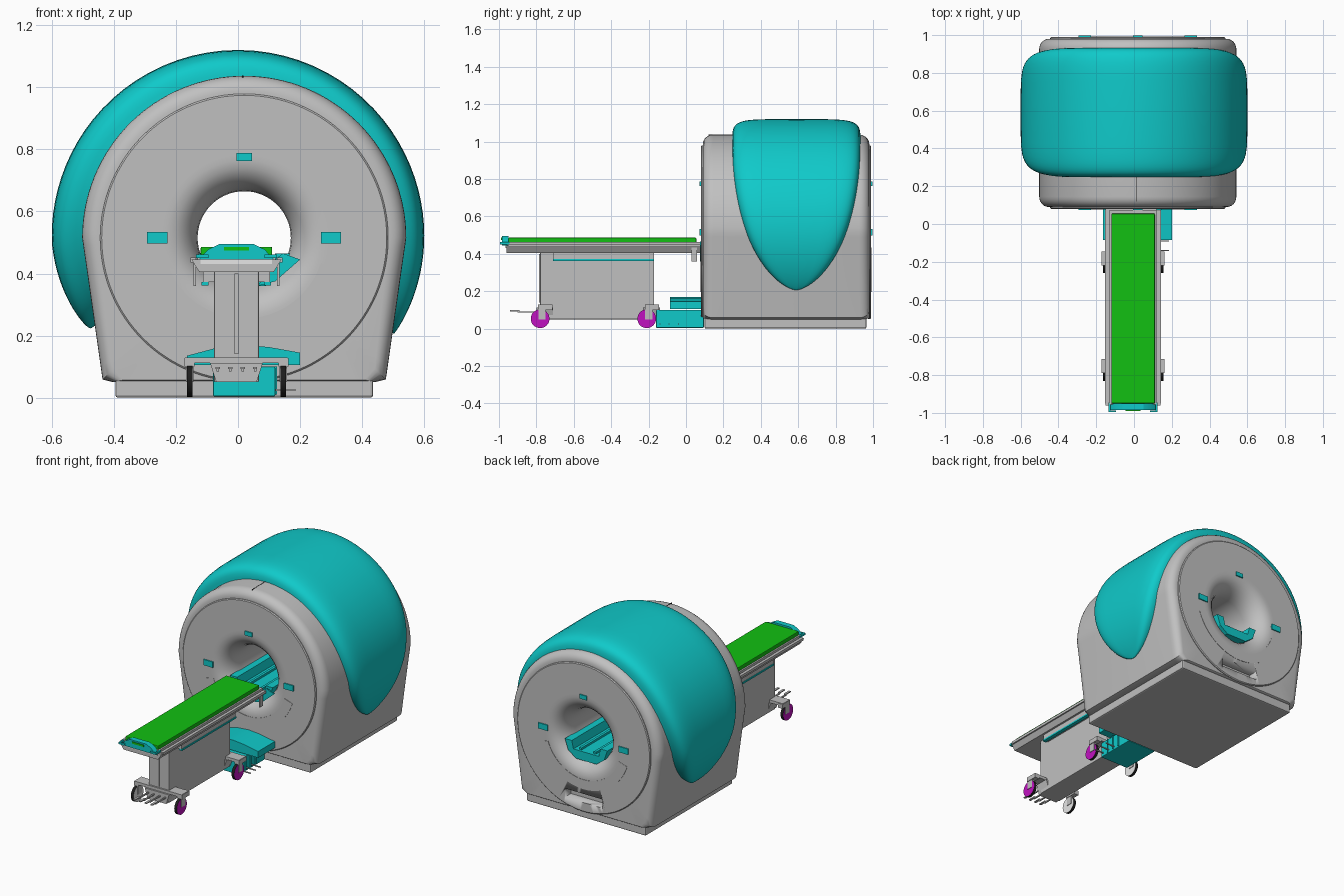
import bpy, bmesh
from math import sin, cos, pi, sqrt, acos, copysign
from mathutils import Matrix, Vector

if "Cube" in bpy.data.objects:
    bpy.data.objects.remove(bpy.data.objects["Cube"])


def material(name, r, g, b):
    m = bpy.data.materials.new(name)
    m.use_nodes = True
    m.diffuse_color = (r, g, b, 1)
    m.node_tree.nodes["Principled BSDF"].inputs["Base Color"].default_value = (r, g, b, 1)
    return m


GREY = material("light grey", .53, .53, .53)
TEAL = material("teal", .005, .59, .59)
GREEN = material("green", .006, .53, .006)
MAGENTA = material("magenta", .53, .006, .53)
BLACK = material("black", .012, .012, .012)
WHITE = material("white", .85, .85, .85)

CX, CZ = .02, .515      # bore axis
MID = .535              # middle of the gantry in depth


def finish(name, bm, *mats, bevel=0, angle=35):
    bmesh.ops.recalc_face_normals(bm, faces=bm.faces)
    me = bpy.data.meshes.new(name)
    bm.to_mesh(me)
    bm.free()
    ob = bpy.data.objects.new(name, me)
    bpy.context.collection.objects.link(ob)
    for m in mats:
        me.materials.append(m)
    bpy.ops.object.select_all(action='DESELECT')
    ob.select_set(True)
    bpy.context.view_layer.objects.active = ob
    if bevel:
        mod = ob.modifiers.new("Bevel", 'BEVEL')
        mod.width, mod.segments = bevel, 2
    else:
        bpy.ops.object.shade_smooth_by_angle(angle=angle * pi / 180)
    return ob


def box(name, xs, ys, zs, mat, bevel=0):
    bm = bmesh.new()
    bmesh.ops.create_cube(bm, size=1)
    for v in bm.verts:
        v.co = Vector([(a + b) / 2 + c * (b - a) for (a, b), c in zip((xs, ys, zs), v.co)])
    return finish(name, bm, mat, bevel=bevel)


def prism(name, outline, ys, mat):
    """Extrude an x-z outline along y."""
    bm = bmesh.new()
    ends = [[bm.verts.new((x, y, z)) for x, z in outline] for y in ys]
    for e in ends:
        bm.faces.new(e)
    n = len(outline)
    for i in range(n):
        j = (i + 1) % n
        bm.faces.new((ends[0][i], ends[0][j], ends[1][j], ends[1][i]))
    return finish(name, bm, mat, angle=20)


def loft(name, loops, mat, ring=True, closed=False):
    """Skin successive loops of points."""
    bm = bmesh.new()
    rows = [[bm.verts.new(p) for p in loop] for loop in loops]
    n = len(rows[0])
    for a, b in zip(rows, rows[1:] + (rows[:1] if closed else [])):
        for i in range(n if ring else n - 1):
            j = (i + 1) % n
            bm.faces.new((a[i], a[j], b[j], b[i]))
    bmesh.ops.remove_doubles(bm, verts=bm.verts, dist=1e-5)
    return finish(name, bm, mat)


def circle(y, r, n=128):
    return [(CX + r * sin(2 * pi * i / n), y, CZ + r * cos(2 * pi * i / n)) for i in range(n)]


# Gantry housing: arch on tapered sides with a flat bottom, rounded front and back
def housing_loop(y, inset, n=128):
    pts = []
    for i in range(n):
        dx, dz = sin(2 * pi * i / n), cos(2 * pi * i / n)
        side = .522 if dz >= 0 else .522 / (abs(dx) - .144 * dz)
        floor = (CZ - .05) / -dz if dz < -.01 else 9
        t = min(side, floor)
        z = CZ + dz * (t - inset)
        if floor <= side:
            z = .05 + .15 * inset
        pts.append((CX + dx * (t - inset), y, z))
    return pts


arc = [k * pi / 12 for k in range(7)]
front = [(.09 + .055 * (1 - sin(a)), .05 * (1 - cos(a))) for a in reversed(arc)]
front = [(y, i) for y, i in front]
loops = [circle(.09, .45)] + [housing_loop(y, i) for y, i in front]
loops += [housing_loop(2 * MID - y, i) for y, i in reversed(front)] + [circle(2 * MID - .09, .45)]
loft("gantry_housing", loops, GREY)
box("gantry_base", (CX - .415, CX + .415), (.1, .965), (0, .07), GREY, .008)

# Round face plates joined by the flared bore
flare = [(.1, .45), (.095, .464), (.085, .464), (.08, .459), (.08, .27)]
flare += [(.08 + .13 * (1 - cos(a)), .15 + .1 * (1 - sin(a))) for a in arc]
flare += [(2 * MID - y, r) for y, r in reversed(flare)]
faces = loft("face_plates_and_bore", [circle(y, r) for y, r in flare], GREY, closed=True)

# Recessed grip in the lower back
cutter = box("grip_cutter", (CX - .13, CX + .13), (.93, 1.1), (.11, .165), GREY)
cutter.hide_render = True
cut = faces.modifiers.new("Grip", 'BOOLEAN')
cut.operation, cut.solver, cut.object = 'DIFFERENCE', 'EXACT', cutter
bpy.context.view_layer.objects.active = faces
bpy.ops.object.modifier_apply(modifier="Grip")
bpy.data.objects.remove(cutter)

# Wraparound cover, its width tapering to a rounded tip on each side
TIP = .215
loops = []
sweep = acos((TIP - .52) / .575)
for k in range(-40, 41):
    a = sweep * sin(k / 40 * pi / 2)
    t = min(1, max(0, (.52 + .575 * cos(a) - TIP) / .785))
    ratio = sqrt(max(0, 1 - (1 - t) ** 2))
    tip_r = .575 + .02 * sin(a)
    outer = tip_r + (.6 - tip_r) * min(1, 1.3 * ratio)
    loop = []
    for j in range(25):
        c, s = cos(pi * j / 24), max(0, sin(pi * j / 24))
        y = .59 - .343 * ratio * copysign(abs(c) ** .35, c)
        r = .45 + (outer - .45) * s ** .35
        loop.append((r * sin(a), y, .52 + r * cos(a)))
    loops.append(loop)
loft("gantry_cover", loops, TEAL, ring=False)

# Service panel below the bore and indicator plates, front and back
for side, ys in (("front", (.073, .085)), ("back", (.985, .997))):
    for label, x, z, w, h in (("top", 0, .26, .05, .026), ("left", .28, 0, .065, .036),
                              ("right", -.28, 0, .065, .036)):
        box(f"{side}_{label}_indicator", (CX + x - w / 2, CX + x + w / 2), ys,
            (CZ + z - h / 2, CZ + z + h / 2), TEAL)
    angles = [(198 + 6 * k) * pi / 180 for k in range(25)]
    arcs = [(CX + .32 * cos(a), CZ + .32 * sin(a)) for a in angles]
    arcs += [(CX + .26 * cos(a), CZ + .26 * sin(a)) for a in reversed(angles)]
    depth = (.078, .082) if side == "front" else (.988, .992)
    prism(f"{side}_service_panel", arcs, depth, GREY)
prism("bore_side_plate", [(.065, .36), (.12, .375), (.2, .445), (.145, .465), (.1, .43)],
      (.074, .082), TEAL)
box("housing_seam", (.013, .017), (.12, .25), (1.03, 1.038), BLACK)

# Trough-shaped track along the bottom of the bore
half = [(.148, .465), (.1, .465), (.088, .415)]
under = [(.07, .36), (.125, .4)]
track = [(CX + x, z) for x, z in half] + [(CX - x, z) for x, z in reversed(half)]
track += [(CX - x, z) for x, z in reversed(under)] + [(CX + x, z) for x, z in under]
prism("bore_track", track, (.105, .965), TEAL)
for s in (-1, 1):
    x = CX + s * .05
    box("track_rail", (x - .008, x + .008), (.12, .95), (.41, .428), TEAL)

# Patient table
TX = -.005
prism("table_tray", [(TX - .145, .445), (TX - .12, .405), (TX + .12, .405), (TX + .145, .445)],
      (-.96, .08), GREY)
box("table_deck", (TX - .125, TX + .125), (-.955, .075), (.44, .462), GREY)
box("table_end_panel", (TX - .115, TX + .115), (-.964, -.955), (.43, .452), WHITE)
box("mattress", (TX - .115, TX + .115), (-.95, .055), (.458, .486), GREEN, .004)
prism("table_headpiece", [(TX - .122, .445), (TX - .09, .478), (TX - .055, .495),
                          (TX + .055, .495), (TX + .09, .478), (TX + .122, .445)],
      (-.985, -.95), TEAL)
box("headpiece_inlay", (TX - .04, TX + .04), (-.989, -.984), (.474, .486), GREEN)
for s in (-1, 1):
    def span(a, b):
        return tuple(sorted((TX + s * a, TX + s * b)))
    box("headpiece_handle", span(.12, .13), (-.995, -.945), (.45, .462), TEAL)
    box("headpiece_grip", span(.09, .13), (-.995, -.987), (.45, .462), TEAL)
    box("side_rail", span(.13, .148), (-.95, .075), (.436, .452), GREY)
    box("release_lever", span(.13, .138), (.03, .06), (.36, .45), GREY)
    box("trim_strip", span(.09, .112), (-.71, -.17), (.362, .372), TEAL)
box("table_skirt", (TX - .108, TX + .108), (-.71, -.17), (.372, .42), GREY)
box("pedestal", (TX - .072, TX + .072), (-.78, -.17), (.05, .41), GREY, .004)
box("pedestal_spine", (TX - .006, TX + .006), (-.786, -.775), (.14, .4), GREY)

# Chassis cross bars, casters with coloured outer discs
for y in (-.78, -.21):
    box("cross_bar", (TX - .165, TX + .165), (y - .01, y + .06), (.112, .13), GREY)
    prism("chassis_block", [(TX - .085, .112), (TX - .065, .05), (TX + .065, .05),
                            (TX + .085, .112)], (y - .02, y + .07), GREY)
    for s in (-1, 1):
        x = TX + s * .151
        box("caster_bracket", (x - .016, x + .016), (y - .01, y + .065), (.1, .128), GREY)
        box("caster_fork", (x - .012, x + .012), (y - .008, y + .03), (.05, .105), GREY)
        bm = bmesh.new()
        bmesh.ops.create_cone(bm, cap_ends=True, segments=32, radius1=.05, radius2=.05,
                              depth=.018, matrix=Matrix.Translation((x, y, .053))
                              @ Matrix.Rotation(pi / 2, 4, 'Y'))
        bm.normal_update()
        for f in bm.faces:
            if abs(f.normal.x) > .9:
                f.material_index = 1 if f.normal.x * s > 0 else 2
        finish("caster_wheel", bm, BLACK, MAGENTA, WHITE)

# Foot pedals
for k in range(4):
    x = TX - .06 + .04 * k
    box("foot_pedal", (x - .004, x + .004), (-.9, -.79), (.085, .093), GREY)
    box("pedal_tip", (x - .007, x + .007), (-.94, -.89), (.093, .099), GREY)

# Docking station at the foot of the gantry
box("dock_base", (-.08, .12), (-.16, .095), (.004, .1), TEAL, .004)
prism("dock_wing", [(-.165, .105), (-.165, .135), (-.06, .163), (.02, .17), (.1, .163),
                    (.2, .145), (.2, .105)], (-.085, .09), TEAL)
for k in range(3):
    y = -.14 + .05 * k
    box("dock_pin", (.11, .185), (y - .003, y + .003), (.022, .028), GREY)
    box("dock_rib", (.118, .126), (y + .04, y + .046), (.01, .1), TEAL)
